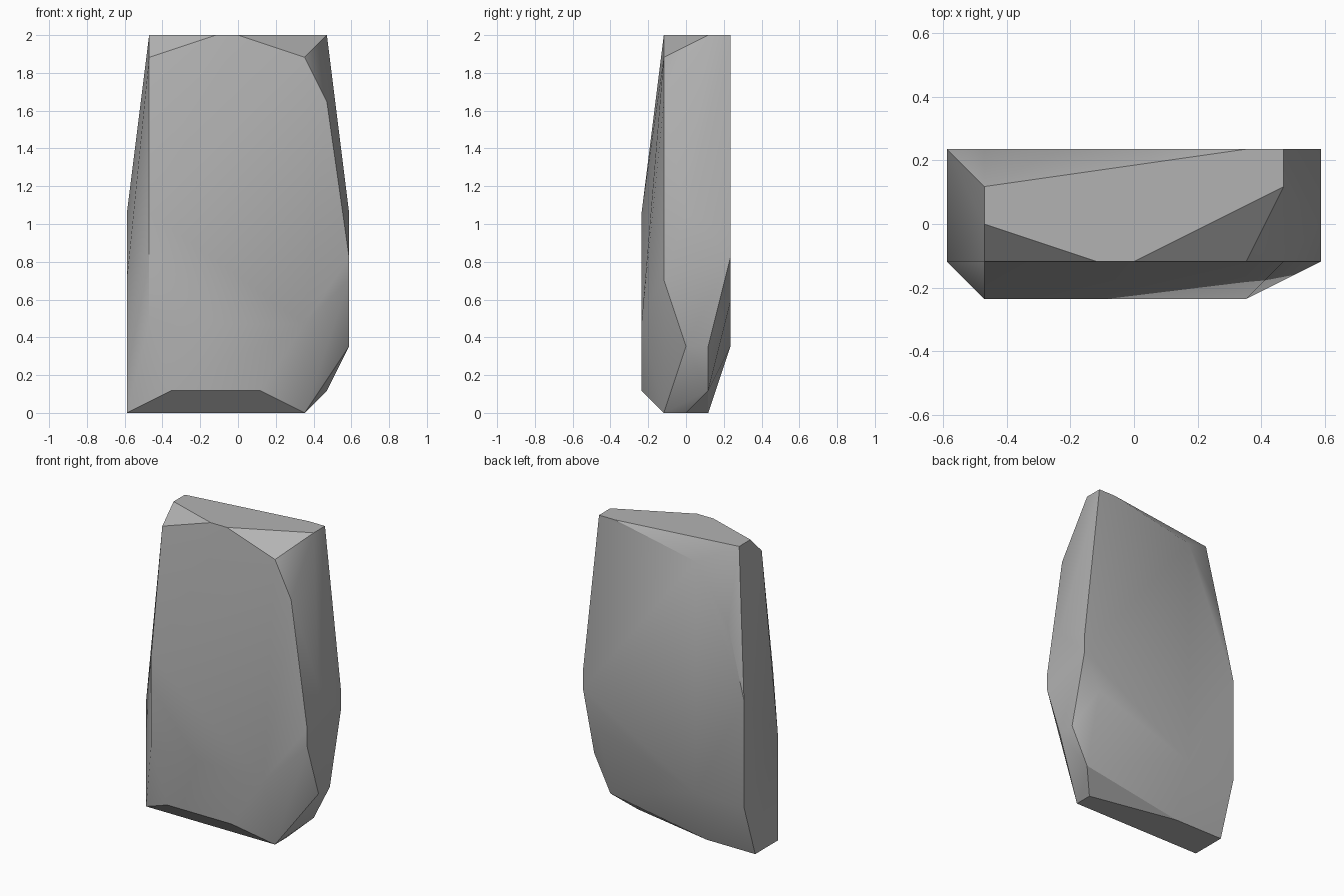
import bpy, bmesh, math

# Remove the default cube
cube = bpy.data.objects.get("Cube")
if cube:
    bpy.data.objects.remove(cube, do_unlink=True)

UNIT = 2 / 17  # the stone is carved on a regular grid of this step

# Corners of the stone, grouped by the surface they bound (grid steps: x, y, z)
base_face = [(-5, -1, 0), (3, -1, 0), (3, 0, 0), (-2, 1, 0), (-5, 1, 0)]
top_face = [(-4, 0, 17), (-1, -1, 17), (0, -1, 17), (4, 1, 17),
            (4, 2, 17), (3, 2, 17), (-4, 1, 17)]
front_face = [(-4, -2, 9), (-4, -2, 4), (-3, -2, 1), (1, -2, 1), (3, -2, 4)]
back_face = [(-2, 2, 16), (-4, 2, 13), (-5, 2, 9), (-5, 2, 3), (-2, 2, 3), (4, 2, 5)]
left_face = [(5, -1, 7), (5, -1, 6), (5, 0, 3), (5, 1, 3), (5, 2, 7), (5, 2, 8), (5, 0, 9)]
chipped_corners = [(-4, -1, 16), (3, -1, 16), (4, -1, 14), (4, 1, 1), (-5, -1, 6)]


def make_material(name, color):
    mat = bpy.data.materials.new(name)
    mat.use_nodes = True
    mat.diffuse_color = color
    bsdf = mat.node_tree.nodes["Principled BSDF"]
    bsdf.inputs["Base Color"].default_value = color
    bsdf.inputs["Roughness"].default_value = 0.9
    return mat


def make_stone(name, corners, material):
    """Wrap a faceted convex stone around its corners."""
    bm = bmesh.new()
    for corner in corners:
        bm.verts.new([c * UNIT for c in corner])
    hull = bmesh.ops.convex_hull(bm, input=bm.verts[:])
    leftover = {g for g in hull["geom_interior"] + hull["geom_unused"]
                if isinstance(g, bmesh.types.BMVert) and g.is_valid}
    bmesh.ops.delete(bm, geom=list(leftover), context="VERTS")
    # Merge coplanar triangles into whole facets
    bmesh.ops.dissolve_limit(bm, angle_limit=math.radians(0.5),
                             verts=bm.verts[:], edges=bm.edges[:])
    bmesh.ops.recalc_face_normals(bm, faces=bm.faces[:])
    mesh = bpy.data.meshes.new(name)
    bm.to_mesh(mesh)
    bm.free()
    mesh.materials.append(material)
    obj = bpy.data.objects.new(name, mesh)
    bpy.context.collection.objects.link(obj)
    return obj


stone_grey = make_material("stone grey", (0.45, 0.45, 0.45, 1))
stone = make_stone("standing_stone",
                   base_face + top_face + front_face + back_face + left_face + chipped_corners,
                   stone_grey)

# Soften shallow creases and keep the hard ones
bpy.ops.object.select_all(action="DESELECT")
stone.select_set(True)
bpy.context.view_layer.objects.active = stone
bpy.ops.object.shade_smooth_by_angle(angle=math.radians(30))
